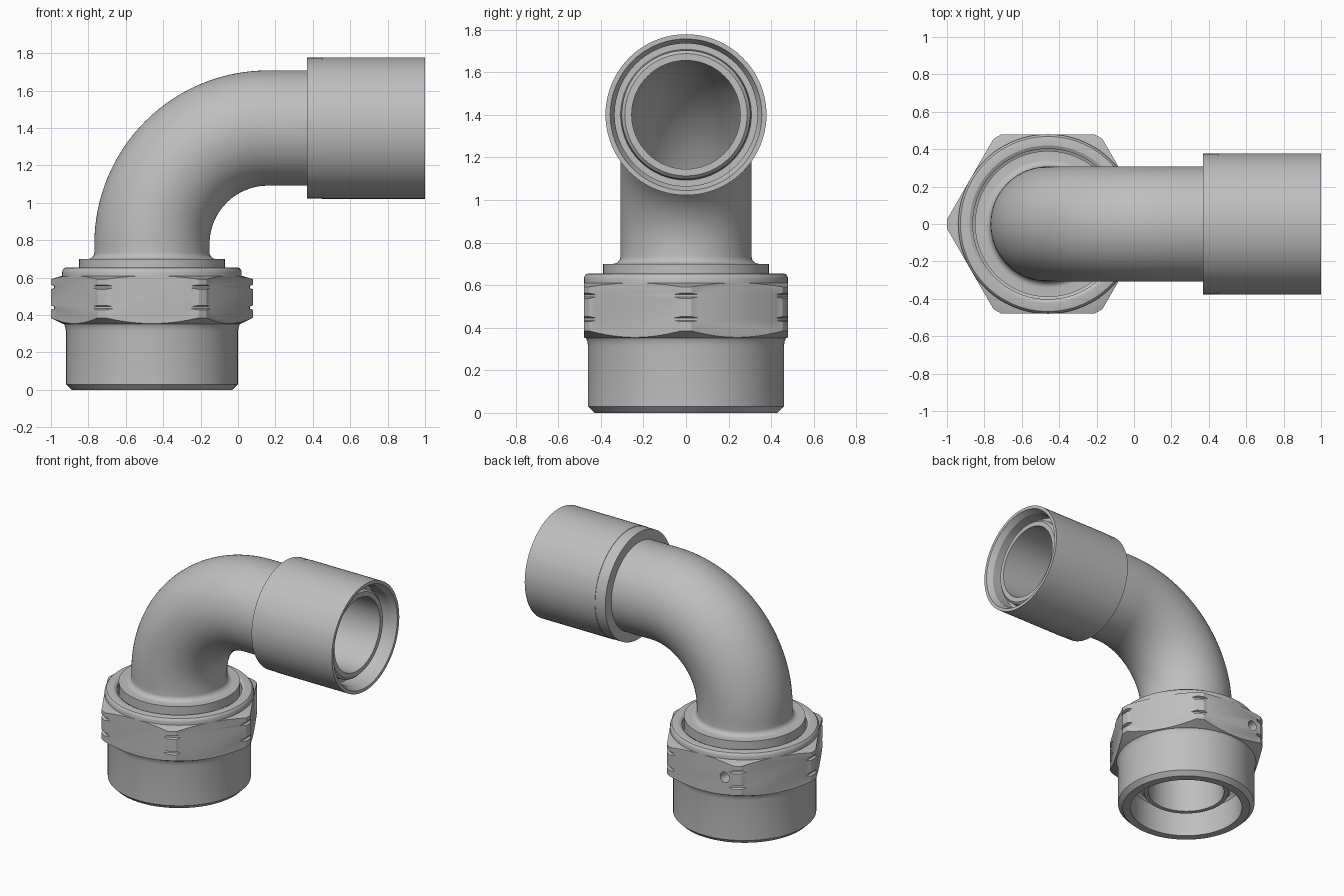
import bpy, bmesh
from math import sin, cos, pi

if "Cube" in bpy.data.objects:
    bpy.data.objects.remove(bpy.data.objects["Cube"], do_unlink=True)

STEM_X = -0.46      # vertical axis of the nut
PIPE_Z = 1.40       # horizontal axis of the outlet
BEND = 0.62         # centreline radius of the elbow
UP = pi / 2

steel = bpy.data.materials.new("grey_steel")
steel.use_nodes = True
GREY = (0.52, 0.52, 0.52, 1)
steel.diffuse_color = GREY
steel.node_tree.nodes["Principled BSDF"].inputs["Base Color"].default_value = GREY


def loft(name, rings, segs=96):
    """Closed skin through rings (x, z, axis angle, radius); last joins first."""
    bm = bmesh.new()
    loops = []
    for x, z, a, r in rings:
        loops.append([bm.verts.new((x - sin(a) * r * cos(t), r * sin(t),
                                    z + cos(a) * r * cos(t)))
                      for t in (2 * pi * i / segs for i in range(segs))])
    for k, loop in enumerate(loops):
        nxt = loops[(k + 1) % len(loops)]
        for i in range(segs):
            j = (i + 1) % segs
            bm.faces.new((loop[i], loop[j], nxt[j], nxt[i]))
    bmesh.ops.recalc_face_normals(bm, faces=bm.faces)
    mesh = bpy.data.meshes.new(name)
    bm.to_mesh(mesh)
    bm.free()
    mesh.materials.append(steel)
    ob = bpy.data.objects.new(name, mesh)
    bpy.context.collection.objects.link(ob)
    return ob


def upright(profile):
    return [(STEM_X, z, UP, r) for z, r in profile]


def sideways(profile):
    return [(x, PIPE_Z, 0, r) for x, r in profile]


def activate(ob):
    bpy.ops.object.select_all(action='DESELECT')
    ob.select_set(True)
    bpy.context.view_layer.objects.active = ob


def boolean(ob, tool, operation):
    activate(ob)
    mod = ob.modifiers.new("cut", 'BOOLEAN')
    mod.object, mod.operation, mod.solver = tool, operation, 'EXACT'
    bpy.ops.object.modifier_apply(modifier=mod.name)


def bend(r, steps=32):
    """Quarter turn from upright to sideways."""
    rings = []
    for i in range(steps + 1):
        a = UP * (1 - i / steps)
        rings.append((STEM_X + BEND - BEND * sin(a),
                      PIPE_Z - BEND + BEND * cos(a), a, r))
    return rings


# Elbow pipe: seating nose, flange, filleted neck, bend, outlet, then the bore back
neck = [(0.70 + 0.035 * (1 - cos(t)), 0.343 - 0.035 * sin(t))
        for t in (UP * i / 6 for i in range(7))]
elbow = loft("elbow_pipe",
             upright([(0.12, 0.255), (0.12, 0.285), (0.25, 0.36), (0.50, 0.36),
                      (0.50, 0.39), (0.70, 0.39)] + neck)
             + bend(0.308)
             + sideways([(0.85, 0.308), (0.92, 0.302), (0.935, 0.287), (0.935, 0.255)])
             + bend(0.255)[::-1])

# Outlet socket: sleeve with a faint step and a chamfered mouth
socket = loft("outlet_socket", sideways([
    (0.37, 0.30), (0.37, 0.376), (0.449, 0.376), (0.45, 0.378), (1.0, 0.378),
    (1.0, 0.356), (0.96, 0.335), (0.86, 0.335), (0.86, 0.30)]))

# Nut body: threaded skirt below and rounded collar above
skirt = [(0, 0.376), (0, 0.43), (0.03, 0.46), (0.315, 0.46), (0.335, 0.463),
         (0.35, 0.469), (0.36, 0.475)]
collar = [(0.60, 0.475), (0.607, 0.48), (0.63, 0.48), (0.643, 0.476),
          (0.652, 0.468), (0.655, 0.455), (0.655, 0.42), (0.645, 0.402)]
nut = loft("nut_body", upright(skirt + collar + [
    (0.48, 0.402), (0.46, 0.362), (0.22, 0.362), (0.20, 0.376)]))

# Hexagon: prism trimmed by a turned shape with chamfers and corner grooves
hexagon = loft("nut_hexagon", upright([
    (0.34, 0.47), (0.34, 0.554), (0.63, 0.554), (0.63, 0.47)]), segs=6)
grooves = []
for z in (0.44, 0.55):
    grooves += [(z - 0.012, 0.54), (z - 0.006, 0.524),
                (z + 0.006, 0.524), (z + 0.012, 0.54)]
turned = loft("turning_cutter", upright(
    [(0.352, 0.38), (0.352, 0.474), (0.385, 0.54)] + grooves
    + [(0.592, 0.54), (0.612, 0.474), (0.612, 0.38)]), segs=128)
boolean(hexagon, turned, 'INTERSECT')

# Small drilled hole in one back flat
bpy.ops.mesh.primitive_cylinder_add(vertices=32, radius=0.036, depth=0.2,
                                    location=(-0.64, 0.5, 0.495),
                                    rotation=(UP, 0, 0))
drill = bpy.context.object
drill.name = "drill_cutter"
drill.data.materials.append(steel)
for part in (hexagon, nut):
    boolean(part, drill, 'DIFFERENCE')
for cutter in (turned, drill):
    bpy.data.objects.remove(cutter, do_unlink=True)

for part in (elbow, socket, nut, hexagon):
    activate(part)
    bpy.ops.object.shade_smooth_by_angle(angle=pi / 7)
